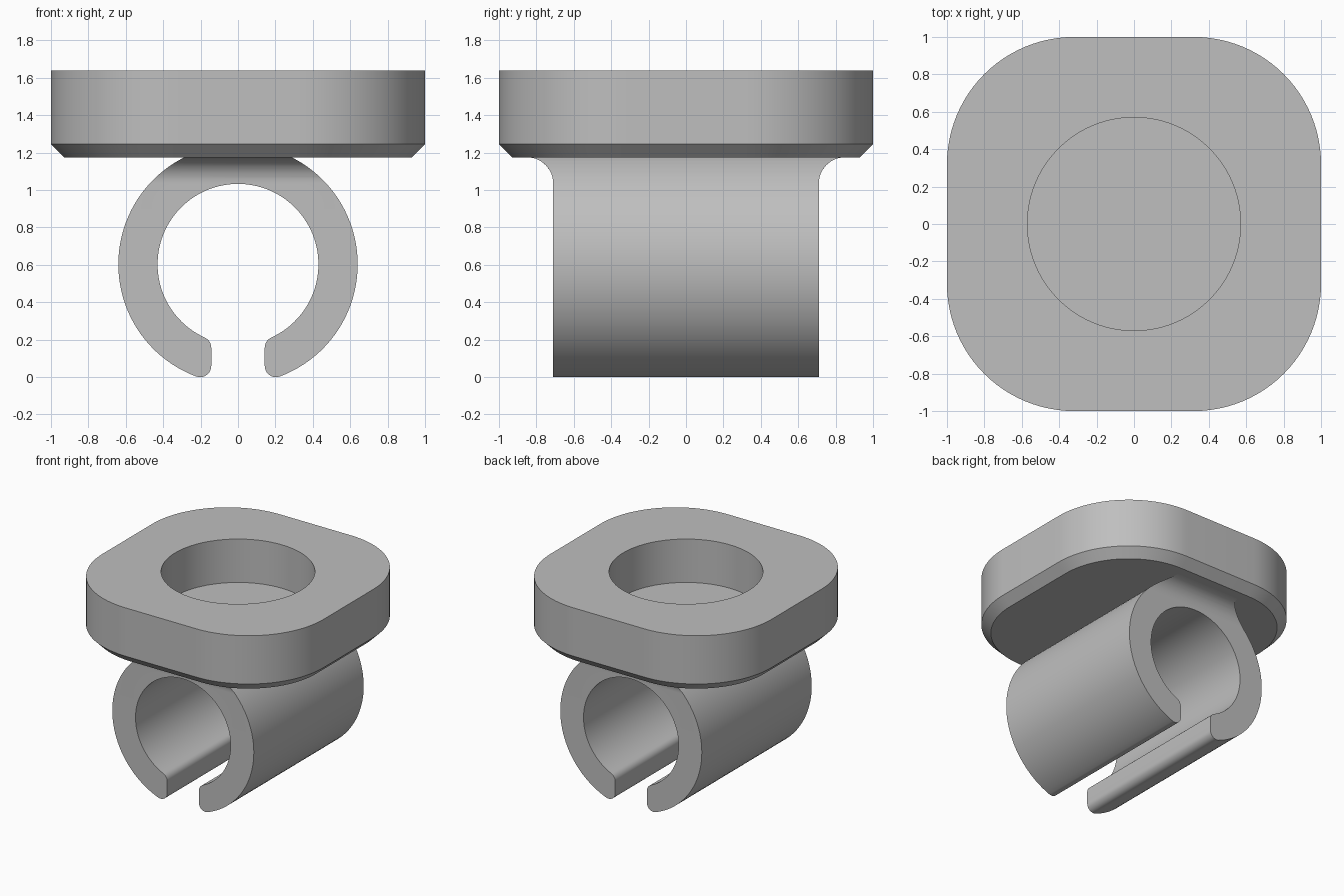
import bpy, bmesh
from math import sin, cos, pi, sqrt, atan2, radians

cube = bpy.data.objects.get("Cube")
if cube:
    bpy.data.objects.remove(cube, do_unlink=True)

grey = bpy.data.materials.new("plain grey")
grey.use_nodes = True
colour = (0.52, 0.52, 0.52, 1)
grey.diffuse_color = colour
grey.node_tree.nodes["Principled BSDF"].inputs["Base Color"].default_value = colour


def finish(bm, name):
    bmesh.ops.recalc_face_normals(bm, faces=bm.faces[:])
    mesh = bpy.data.meshes.new(name)
    bm.to_mesh(mesh)
    bm.free()
    mesh.materials.append(grey)
    obj = bpy.data.objects.new(name, mesh)
    bpy.context.collection.objects.link(obj)
    bpy.ops.object.select_all(action='DESELECT')
    obj.select_set(True)
    bpy.context.view_layer.objects.active = obj
    bpy.ops.object.shade_smooth_by_angle(angle=radians(30))
    return obj


def arc(cx, cz, r, start, end, steps):
    return [(cx + r * cos(start + (end - start) * i / steps),
             cz + r * sin(start + (end - start) * i / steps))
            for i in range(steps + 1)]


PLATE_BOTTOM, PLATE_TOP, POCKET_FLOOR = 1.175, 1.64, 1.285
CORNER_STEPS = 24


def rounded_square(half, radius):
    pts = []
    for k, (sx, sy) in enumerate([(1, 1), (-1, 1), (-1, -1), (1, -1)]):
        c = half - radius
        pts += arc(sx * c, sy * c, radius, k * pi / 2, (k + 1) * pi / 2, CORNER_STEPS)
    return pts


def circle(radius):
    n = 4 * (CORNER_STEPS + 1)
    return [(radius * cos((i + 0.5) * 2 * pi / n), radius * sin((i + 0.5) * 2 * pi / n))
            for i in range(n)]


# Plate: chamfered rounded square with a round blind pocket in the top
bm = bmesh.new()
layers = [(rounded_square(0.93, 0.61), PLATE_BOTTOM),
          (rounded_square(1, 0.68), 1.245),
          (rounded_square(1, 0.68), PLATE_TOP),
          (circle(0.57), PLATE_TOP),
          (circle(0.57), POCKET_FLOOR)]
loops = [[bm.verts.new((x, y, z)) for x, y in pts] for pts, z in layers]
for low, high in zip(loops, loops[1:]):
    for i in range(len(low)):
        j = (i + 1) % len(low)
        bm.faces.new((low[i], low[j], high[j], high[i]))
bm.faces.new(loops[0])
bm.faces.new(loops[-1])
finish(bm, "pocket_plate")

# Clip cross-section: open ring with rounded lips
CENTRE, OUTER, INNER, GAP, LIP = 0.603, 0.64, 0.43, 0.143, 0.06
lip_x = GAP + LIP
low_z = -sqrt((OUTER - LIP) ** 2 - lip_x ** 2)
high_z = -sqrt((INNER + LIP) ** 2 - lip_x ** 2)
low_angle, high_angle = atan2(low_z, lip_x), atan2(high_z, lip_x)
half = arc(0, 0, OUTER, pi / 2, low_angle, 48)
half += arc(lip_x, low_z, LIP, low_angle, -pi, 10)[1:]
half += arc(lip_x, high_z, LIP, pi, high_angle + pi, 8)
half += arc(0, 0, INNER, high_angle, pi / 2, 48)[1:]
section = half + [(-x, z) for x, z in reversed(half[1:-1])]

# Clip body: extruded along y
LENGTH, FILLET = 0.71, 0.14
bm = bmesh.new()
face = bm.faces.new([bm.verts.new((x, -LENGTH, z + CENTRE)) for x, z in section])
new = bmesh.ops.extrude_face_region(bm, geom=[face], use_keep_orig=True)["geom"]
bmesh.ops.translate(bm, vec=(0, 2 * LENGTH, 0),
                    verts=[v for v in new if isinstance(v, bmesh.types.BMVert)])

# Neck: slice the top, then flare both ends outward into the plate
start = PLATE_BOTTOM - FILLET
STEPS = 14
for i in range(STEPS + 1):
    z = start + FILLET * sin(i / STEPS * pi / 2)
    bmesh.ops.bisect_plane(bm, geom=bm.verts[:] + bm.edges[:] + bm.faces[:],
                           plane_co=(0, 0, z), plane_no=(0, 0, 1),
                           clear_outer=(i == STEPS))
for v in bm.verts:
    rise = min(v.co.z - start, FILLET)
    if rise > 0:
        flare = FILLET - sqrt(max(FILLET ** 2 - rise ** 2, 0))
        v.co.y += flare if v.co.y > 0 else -flare
finish(bm, "open_ring_clip")
